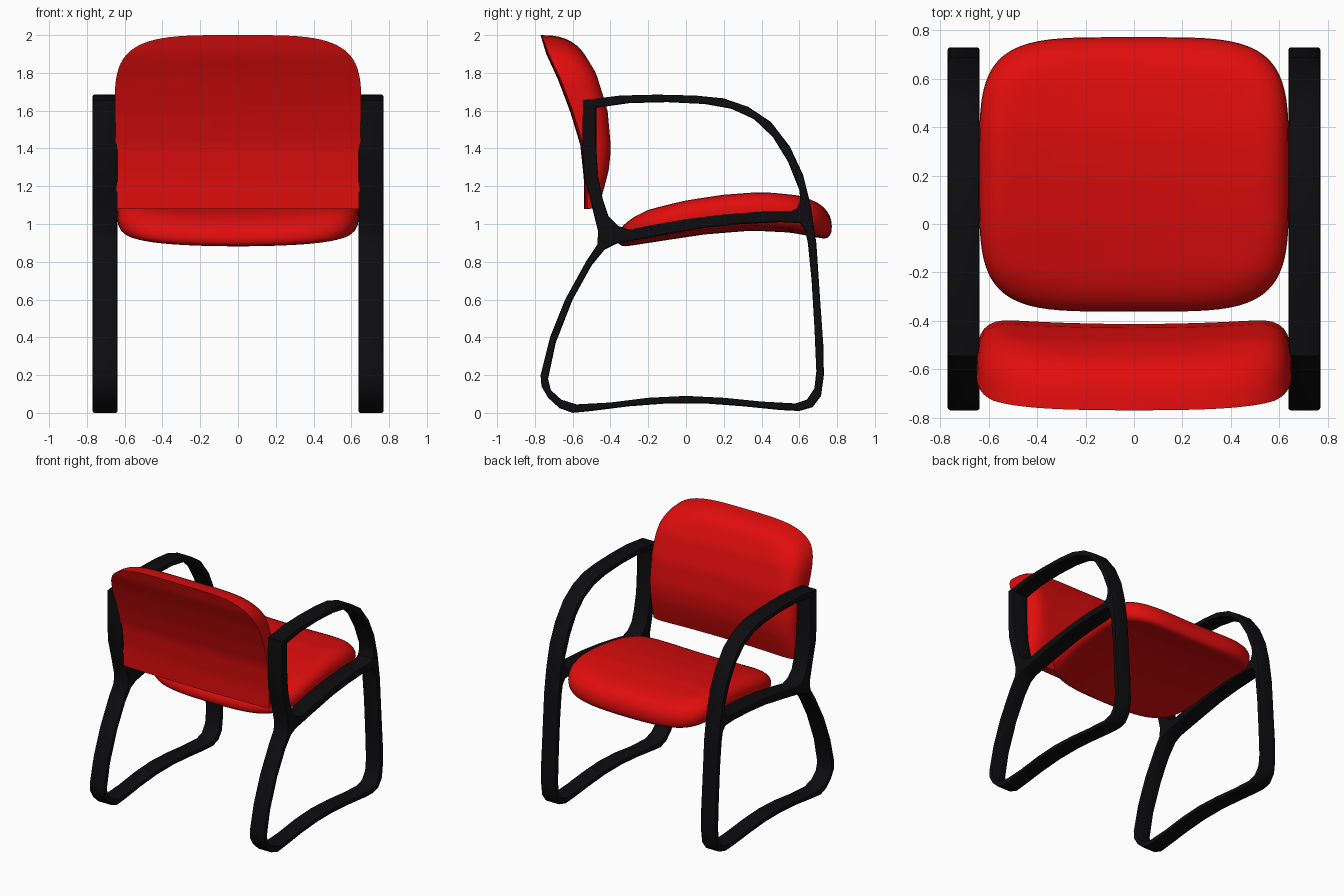
import bpy
import bmesh
import math

cube = bpy.data.objects.get("Cube")
if cube:
    bpy.data.objects.remove(cube, do_unlink=True)


def make_material(name, color, roughness):
    mat = bpy.data.materials.new(name)
    mat.use_nodes = True
    mat.diffuse_color = color
    shader = mat.node_tree.nodes["Principled BSDF"]
    shader.inputs["Base Color"].default_value = color
    shader.inputs["Roughness"].default_value = roughness
    return mat


red = make_material("red upholstery", (0.75, 0.004, 0.004, 1), 0.6)
black = make_material("black frame", (0.004, 0.004, 0.005, 1), 0.6)


def smooth(obj, degrees):
    bpy.ops.object.select_all(action="DESELECT")
    obj.select_set(True)
    bpy.context.view_layer.objects.active = obj
    bpy.ops.object.shade_smooth_by_angle(angle=math.radians(degrees))


def sample(profile, t):
    """Read a profile of (position, value) points at position t."""
    for (a, va), (b, vb) in zip(profile, profile[1:]):
        if t <= b:
            return va + (vb - va) * max(0, (t - a) / (b - a))
    return profile[-1][1]


def rounded(u, v, power):
    """Pull a point of the unit square into a rounded square."""
    norm = (abs(u) ** power + abs(v) ** power) ** (1 / power)
    scale = max(abs(u), abs(v)) / norm if norm else 1
    return u * scale, v * scale


def rim(r, start, power):
    """Fullness of a cushion: one in the middle, rounding to zero at the edge."""
    t = min(1, max(0, (r - start) / (1 - start)))
    return max(0, 1 - t ** power) ** (1 / power)


def cushion(name, place):
    """Two grids, one per side, shaped by place() and welded at the edge."""
    bm = bmesh.new()
    for side in (1, -1):
        grid = bmesh.ops.create_grid(bm, x_segments=32, y_segments=32, size=1)
        for vert in grid["verts"]:
            u, v = (math.sin(c * math.pi / 2) for c in vert.co.xy)
            vert.co = place(u, v, side)
    bmesh.ops.remove_doubles(bm, verts=bm.verts, dist=0.0005)
    bmesh.ops.recalc_face_normals(bm, faces=bm.faces)
    mesh = bpy.data.meshes.new(name)
    bm.to_mesh(mesh)
    bm.free()
    obj = bpy.data.objects.new(name, mesh)
    bpy.context.collection.objects.link(obj)
    mesh.materials.append(red)
    smooth(obj, 40)
    return obj


# Seat cushion: domed top, thin flat underside
seat_top = [(-.36, 1.03), (-.2, 1.09), (0, 1.135), (.2, 1.165),
            (.4, 1.18), (.6, 1.165), (.77, 1.125)]
seat_bottom = [(-.36, .905), (-.1, .945), (.1, .975), (.35, .995),
               (.55, .985), (.77, .945)]


def place_seat(u, v, side):
    r = max(abs(u), abs(v))
    u, v = rounded(u, v, 4.4)
    y = 0.205 + 0.567 * v
    low, high = sample(seat_bottom, y), sample(seat_top, y)
    seam = low + 0.4 * (high - low)
    if side > 0:
        z = seam + (high - seam) * rim(r, 0.8, 2.2)
    else:
        z = seam + (low - seam) * rim(r, 0.9, 2.5)
    return 0.64 * u, y, z - 0.03 * (1 - u * u)


cushion("seat", place_seat)

# Backrest: rounded at the top, square at the bottom, hollow towards the sitter
back_rear = [(1.08, -.54), (1.23, -.54), (1.42, -.56), (1.6, -.615),
             (1.77, -.68), (1.9, -.74), (2, -.77)]
back_front = [(1.08, -.46), (1.17, -.43), (1.28, -.4), (1.4, -.387),
              (1.6, -.405), (1.8, -.465), (1.93, -.535), (2, -.58)]


def place_back(u, v, side):
    r = max(abs(u), v)
    fullness = rim(r, 0.75, 2.8) if v > -0.9999 else 0
    if v > 0:
        u, v = rounded(u, v, 4)
    z = 1.55 + v * (0.45 if v > 0 else 0.47)
    rear = sample(back_rear, z) + 0.015 * u * u
    front = sample(back_front, z) - 0.025 * (1 - u * u)
    y = rear + (front - rear) * fullness if side > 0 else rear
    return (0.65 + 0.01 * v) * u, y, z


cushion("backrest", place_back)

# Side frames: flat outline with an arm opening and a leg opening
outline = [(-.545, 1.655), (-.35, 1.68), (-.15, 1.685), (.05, 1.68),
           (.2, 1.665), (.33, 1.62), (.45, 1.54), (.55, 1.41), (.62, 1.26),
           (.66, 1.1), (.69, .9), (.71, .6), (.727, .36), (.73, .2),
           (.715, .09), (.67, .03), (.6, .01), (.5, .015), (.3, .035),
           (.1, .05), (-.1, .05), (-.3, .035), (-.5, .01), (-.6, 0),
           (-.67, .025), (-.73, .08), (-.765, .14), (-.77, .2), (-.72, .4),
           (-.64, .6), (-.53, .8), (-.47, .89), (-.465, .96), (-.5, 1.1),
           (-.54, 1.25), (-.55, 1.4)]
arm_opening = [(-.475, 1.615), (-.3, 1.64), (-.1, 1.645), (.1, 1.635),
               (.24, 1.61), (.36, 1.555), (.46, 1.46), (.54, 1.33),
               (.6, 1.18), (.605, 1.13), (.59, 1.085), (.55, 1.065),
               (.4, 1.065), (.2, 1.05), (0, 1.025), (-.2, .99), (-.3, .97),
               (-.36, .99), (-.41, 1.04), (-.44, 1.13), (-.465, 1.25),
               (-.475, 1.4)]
leg_opening = [(-.43, .865), (-.37, .895), (-.1, .945), (.1, .98), (.3, 1),
               (.5, 1.01), (.6, 1.005), (.63, .97), (.645, .9), (.665, .7),
               (.68, .45), (.69, .22), (.68, .13), (.64, .07), (.58, .05),
               (.4, .06), (.2, .08), (0, .09), (-.2, .08), (-.4, .055),
               (-.58, .045), (-.66, .07), (-.715, .12), (-.73, .18),
               (-.69, .37), (-.6, .6), (-.5, .78)]


def side_frame(name, x):
    curve = bpy.data.curves.new(name, "CURVE")
    curve.dimensions = "2D"
    curve.fill_mode = "BOTH"
    bevel = 0.01
    curve.extrude = 0.066 - bevel
    curve.bevel_depth = bevel
    curve.bevel_resolution = 1
    curve.offset = -bevel
    for loop in (outline, arm_opening, leg_opening):
        spline = curve.splines.new("POLY")
        spline.points.add(len(loop) - 1)
        spline.use_cyclic_u = True
        for point, (y, z) in zip(spline.points, loop):
            point.co = (y, z, 0, 1)
    curve.materials.append(black)
    obj = bpy.data.objects.new(name, curve)
    bpy.context.collection.objects.link(obj)
    obj.location.x = x
    obj.rotation_euler = (math.pi / 2, 0, math.pi / 2)
    bpy.ops.object.select_all(action="DESELECT")
    obj.select_set(True)
    bpy.context.view_layer.objects.active = obj
    bpy.ops.object.convert(target="MESH")
    smooth(bpy.context.object, 35)


side_frame("left_side_frame", 0.704)
side_frame("right_side_frame", -0.704)
